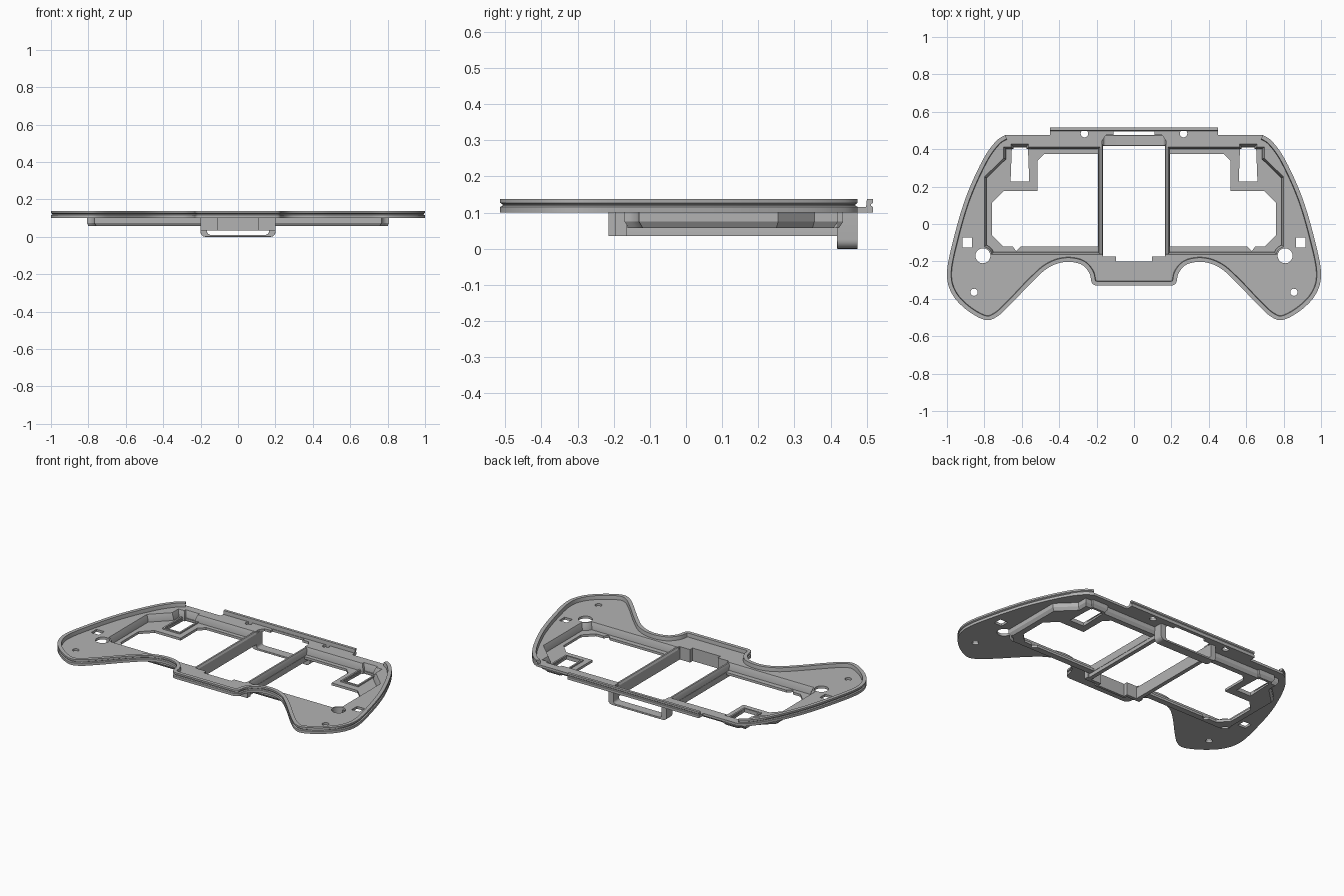
import bpy, bmesh, math
from mathutils import Vector, Matrix

if "Cube" in bpy.data.objects:
    bpy.data.objects.remove(bpy.data.objects["Cube"])

grey = bpy.data.materials.new("frame_grey")
grey.use_nodes = True
grey.diffuse_color = (0.45, 0.45, 0.45, 1)
grey.node_tree.nodes["Principled BSDF"].inputs["Base Color"].default_value = (0.45, 0.45, 0.45, 1)
parts = []


def add_part(name, bm, mirror=False):
    bmesh.ops.remove_doubles(bm, verts=bm.verts, dist=1e-5)
    bmesh.ops.recalc_face_normals(bm, faces=bm.faces)
    mesh = bpy.data.meshes.new(name)
    bm.to_mesh(mesh)
    bm.free()
    mesh.materials.clear()
    mesh.materials.append(grey)
    obj = bpy.data.objects.new(name, mesh)
    bpy.context.collection.objects.link(obj)
    if mirror:
        obj.modifiers.new("Mirror", 'MIRROR').use_mirror_merge = False
    parts.append(obj)
    return obj


def prism(name, loops, low, high, mirror=False, along_y=False):
    """Extruded flat outline; the loops after the first are holes."""
    curve = bpy.data.curves.new(name + "_outline", 'CURVE')
    curve.dimensions, curve.fill_mode = '2D', 'BOTH'
    curve.extrude = (high - low) / 2
    for loop in loops:
        spline = curve.splines.new('POLY')
        spline.points.add(len(loop) - 1)
        for point, (x, y) in zip(spline.points, loop):
            point.co = (x, y, 0, 1)
        spline.use_cyclic_u = True
    helper = bpy.data.objects.new(name + "_outline", curve)
    bpy.context.collection.objects.link(helper)
    graph = bpy.context.evaluated_depsgraph_get()
    mesh = bpy.data.meshes.new_from_object(helper.evaluated_get(graph))
    bm = bmesh.new()
    bm.from_mesh(mesh)
    bpy.data.objects.remove(helper)
    bpy.data.meshes.remove(mesh)
    middle = (low + high) / 2
    if along_y:
        bm.transform(Matrix.Translation((0, middle, 0)) @ Matrix.Rotation(math.pi / 2, 4, 'X'))
    else:
        bm.transform(Matrix.Translation((0, 0, middle)))
    return add_part(name, bm, mirror)


def inset(path, amount):
    """Move a clockwise open path to its inner side with mitred corners."""
    pts, out = [Vector(p) for p in path], []
    for i, p in enumerate(pts):
        a = (p - pts[i - 1]).normalized() if i else None
        b = (pts[i + 1] - p).normalized() if i < len(pts) - 1 else a
        a = a or b
        na, nb = Vector((a.y, -a.x)), Vector((b.y, -b.x))
        out.append(p + (na + nb) * amount / max(0.4, 1 + na.dot(nb)))
    return out


def sweep(name, path, profile, mirror=False):
    """Carry an (inset, height) profile along an open path."""
    bm = bmesh.new()
    rows = [[bm.verts.new((p.x, p.y, z)) for p in inset(path, d)] for d, z in profile]
    for r, row in enumerate(rows):
        below = rows[r - 1]
        for i in range(len(row) - 1):
            bm.faces.new((below[i], below[i + 1], row[i + 1], row[i]))
    for end in (0, -1):
        bm.faces.new([row[end] for row in rows])
    return add_part(name, bm, mirror)


def arc(x, y, radius, start, end, steps=10):
    angles = [math.radians(start + (end - start) * i / steps) for i in range(steps + 1)]
    return [(x + radius * math.cos(a), y + radius * math.sin(a)) for a in angles]


def rect(x0, x1, y0, y1):
    return [(x0, y0), (x1, y0), (x1, y1), (x0, y1)]


def flip(loop):
    return [(-x, y) for x, y in reversed(loop)]


def smooth_path(points, steps=6):
    """Catmull-Rom curve through the points."""
    pts = [Vector(p) for p in points]
    pts = [pts[0]] + pts + [pts[-1]]
    out = []
    for a, b, c, d in zip(pts, pts[1:], pts[2:], pts[3:]):
        for i in range(steps):
            t = i / steps
            q = b * 2 + (c - a) * t + (a * 2 - b * 5 + c * 4 - d) * t * t \
                + (b * 3 - a - c * 3 + d) * t ** 3
            out.append(tuple(q / 2))
    return out + [tuple(points[-1])]


# Grip outline: from the back corner round the grip to the front centre
grip = smooth_path([(0.69, 0.475), (0.74, 0.44), (0.81, 0.34), (0.9, 0.14), (0.965, -0.08),
                    (1.0, -0.26), (0.975, -0.37), (0.9, -0.455), (0.8, -0.512), (0.735, -0.497),
                    (0.66, -0.43), (0.55, -0.315), (0.46, -0.235), (0.37, -0.203),
                    (0.285, -0.215), (0.24, -0.26), (0.225, -0.315), (0.2, -0.33)])
edge = grip + flip(grip)

# Tray outline on the left half, with a notch for the corner hole
tray_back = [(0.17, 0.42), (0.555, 0.42), (0.555, 0.435), (0.665, 0.435), (0.665, 0.42),
             (0.705, 0.42), (0.705, 0.355), (0.808, 0.255)]
tray = tray_back + arc(0.808, -0.17, 0.04, 90, 180) + [(0.17, -0.17)]

# Main plate with its large opening and the screw and peg holes
opening = [(0.095, -0.2), (0.095, -0.175), (0.17, -0.175), (0.17, -0.17)] \
    + arc(0.808, -0.17, 0.04, 180, 450, 24) + tray_back[::-1] \
    + [(0.17, 0.445), (0.15, 0.475), (0.11, 0.475), (0.11, 0.495)]
holes = [opening + flip(opening)]
for loop in (arc(0.855, -0.365, 0.019, 0, 345, 23), arc(0.265, 0.483, 0.02, 0, 345, 23),
             rect(0.865, 0.918, -0.125, -0.072)):
    holes += [loop, flip(loop)]
back = [(-0.45, 0.475), (-0.45, 0.517), (0.45, 0.517), (0.45, 0.475)]
prism("main_plate", [edge + back] + holes, 0.10, 0.115)

# Grooved rim round the grips and along the back rail
rim = [(0, 0.10), (0, 0.116), (0.007, 0.119), (0.007, 0.123), (0, 0.127),
       (0, 0.138), (0.022, 0.138), (0.025, 0.115), (0.025, 0.10)]
sweep("grip_rim", edge, rim)
sweep("back_rail", back[1:3], [(d * 0.75, z) for d, z in rim])

# Sunken tray: sloping wall and windowed floor
sweep("tray_wall", tray, [(0, 0.115), (0.008, 0.115), (0.02, 0.085), (0.02, 0.057),
                          (0.012, 0.057), (0, 0.075)], mirror=True)
window = [(0.192, 0.375), (0.48, 0.375), (0.517, 0.338), (0.517, 0.177), (0.695, 0.177),
          (0.76, 0.112), (0.76, -0.06), (0.7, -0.12), (0.648, -0.12), (0.63, -0.145),
          (0.605, -0.12), (0.192, -0.12)]
floor = [tuple(p) for p in inset(tray, 0.012)]
prism("tray_floor", [floor, window, rect(0.56, 0.66, 0.228, 0.418)], 0.057, 0.072, mirror=True)

# Raised lip round the square slot in the floor
slot = [(0.55, 0.41), (0.55, 0.218), (0.67, 0.218), (0.67, 0.41)]
sweep("slot_lip", slot[::-1], [(0, 0.07), (0, 0.08), (0.01, 0.08), (0.01, 0.07)], mirror=True)

# Battery bay: side ribs, stepped front wall and rear loop
rib = [(0.165, 0.035), (0.19, 0.035), (0.19, 0.095), (0.182, 0.112), (0.172, 0.112), (0.165, 0.10)]
prism("bay_rib", [rib], -0.175, 0.425, mirror=True, along_y=True)
wall = [(0.11, -0.215), (0.11, -0.195), (0.2, -0.195), (0.2, -0.165), (0.165, -0.165),
        (0.165, -0.175), (0.095, -0.175), (0.095, -0.2)]
front = wall[:4]
rear = wall[4:]
prism("bay_front_wall", [flip(front) + front + rear + flip(rear)], 0.035, 0.112)
outer = [(0.2, 0.105)] + arc(0.175, 0.025, 0.025, 0, -90, 6)
inner = arc(0.15, 0.026, 0.015, -90, 0, 6) + [(0.165, 0.105)]
loop_part = prism("bay_rear_loop", [outer + flip(outer) + flip(inner) + inner],
                  0.418, 0.475, along_y=True)
bevel = loop_part.modifiers.new("Bevel", 'BEVEL')
bevel.width, bevel.segments, bevel.limit_method = 0.005, 2, 'ANGLE'
bevel.angle_limit = math.radians(50)

# Smooth the curved walls and keep the edges sharp
bpy.ops.object.select_all(action='DESELECT')
for part in parts:
    part.select_set(True)
bpy.context.view_layer.objects.active = parts[0]
bpy.ops.object.shade_smooth_by_angle(angle=math.radians(30))
